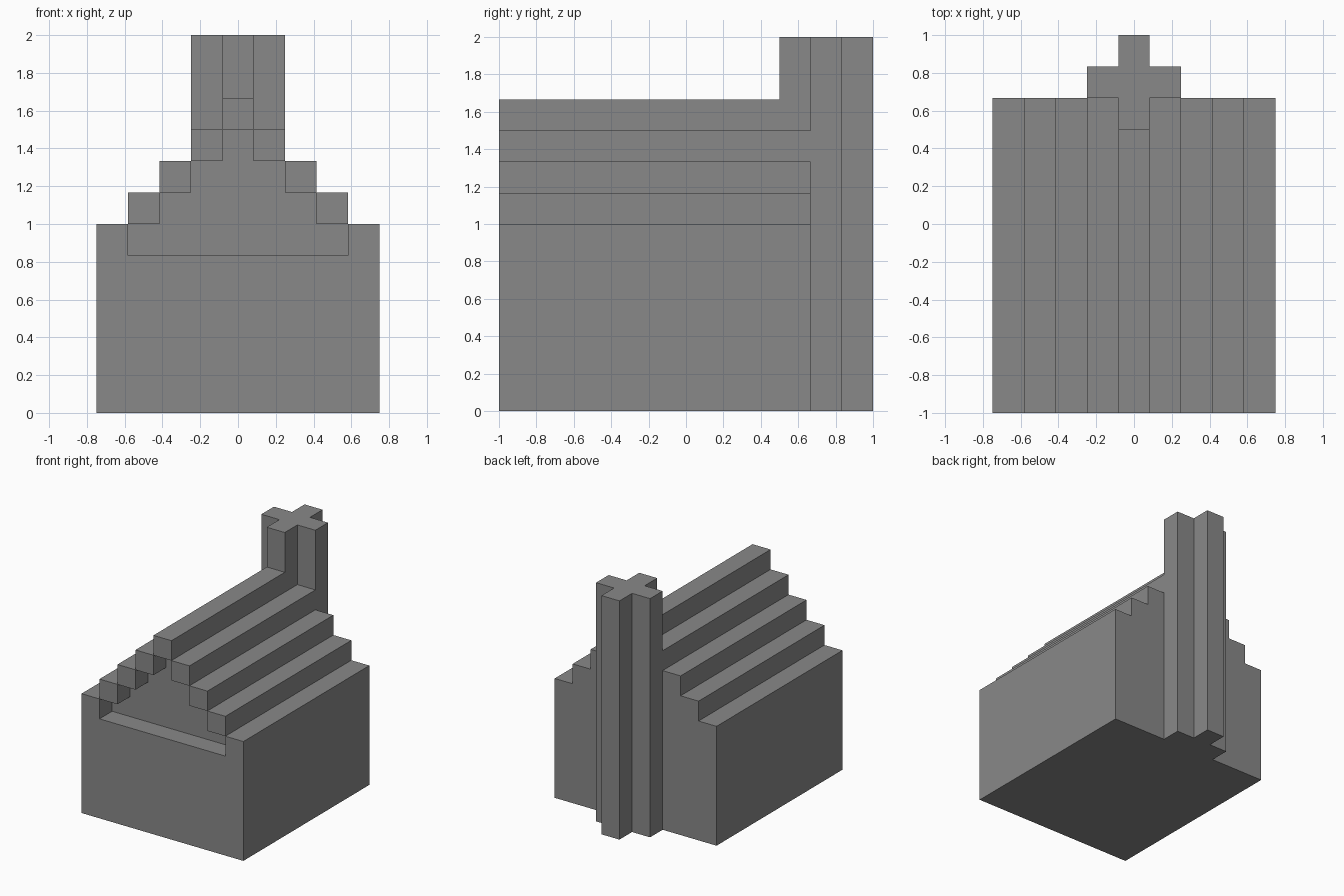
import bpy
import bmesh

U = 1 / 6                      # one block
FRONT, BACK = -6 * U, 4 * U    # ends of the house

cube = bpy.data.objects.get("Cube")
if cube:
    bpy.data.objects.remove(cube, do_unlink=True)

grey = bpy.data.materials.new("stone grey")
grey.use_nodes = True
colour = (0.25, 0.25, 0.25, 1)
grey.diffuse_color = colour
grey.node_tree.nodes["Principled BSDF"].inputs["Base Color"].default_value = colour


def finish(bm, name):
    bmesh.ops.recalc_face_normals(bm, faces=bm.faces)
    mesh = bpy.data.meshes.new(name)
    bm.to_mesh(mesh)
    bm.free()
    mesh.materials.append(grey)
    obj = bpy.data.objects.new(name, mesh)
    bpy.context.collection.objects.link(obj)


def stepped_outline(half, bottom, top):
    """Symmetric gable outline, in blocks, stepping inward one block per row."""
    right = [(half, bottom)]
    while half > 0:
        right += [(half, top), (half - 1, top)]
        half, top = half - 1, top + 1
    right.pop()                # the ridge stays one block wide
    return right + [(-x, z) for x, z in reversed(right)]


def ring(bm, outline, y, cache=None):
    cache = {} if cache is None else cache
    verts = []
    for x, z in outline:
        if (x, z) not in cache:
            cache[x, z] = bm.verts.new((x * U, y, z * U))
        verts.append(cache[x, z])
    return verts


def bridge(bm, a, b):
    for i in range(len(a)):
        j = (i + 1) % len(a)
        bm.faces.new((a[i], a[j], b[j], b[i]))


# Stepped house with a gable wall set back behind the roof edge
bm = bmesh.new()
front = {}
outer = stepped_outline(4.5, 0, 6)
inner = stepped_outline(3.5, 5, 6)
back_ring = ring(bm, outer, BACK)
bridge(bm, ring(bm, outer, FRONT, front), back_ring)
bm.faces.new(back_ring)
gable = ring(bm, inner, FRONT + U)
bridge(bm, ring(bm, inner, FRONT, front), gable)
bm.faces.new(gable)

# Front wall below the gable
wall = [(4.5, 0), (4.5, 6), (3.5, 6), (3.5, 5)]
wall += [(-x, z) for x, z in reversed(wall)]
bm.faces.new(ring(bm, wall, FRONT, front))

# Square ends of the roof beams
for row in range(4):
    for side in ((1, -1) if row < 3 else (1,)):
        x0, x1, z = side * (2.5 - row), side * (3.5 - row), 6 + row
        end = [(x0, z), (x1, z), (x1, z + 1), (x0, z + 1)]
        bm.faces.new(ring(bm, end, FRONT, front))
finish(bm, "stepped_house")

# Cross-shaped chimney on the back wall
bm = bmesh.new()
plan = []
dx, dy = 1, 0
for _ in range(4):
    for along, across in ((1.5, -0.5), (1.5, 0.5), (0.5, 0.5)):
        plan.append((along * dx - across * dy, along * dy + across * dx))
    dx, dy = -dy, dx
low, high = ([bm.verts.new((x * U, BACK + (y + 0.5) * U, z)) for x, y in plan]
             for z in (0, 2))
bridge(bm, low, high)
bm.faces.new(low)
bm.faces.new(high)
finish(bm, "chimney")
